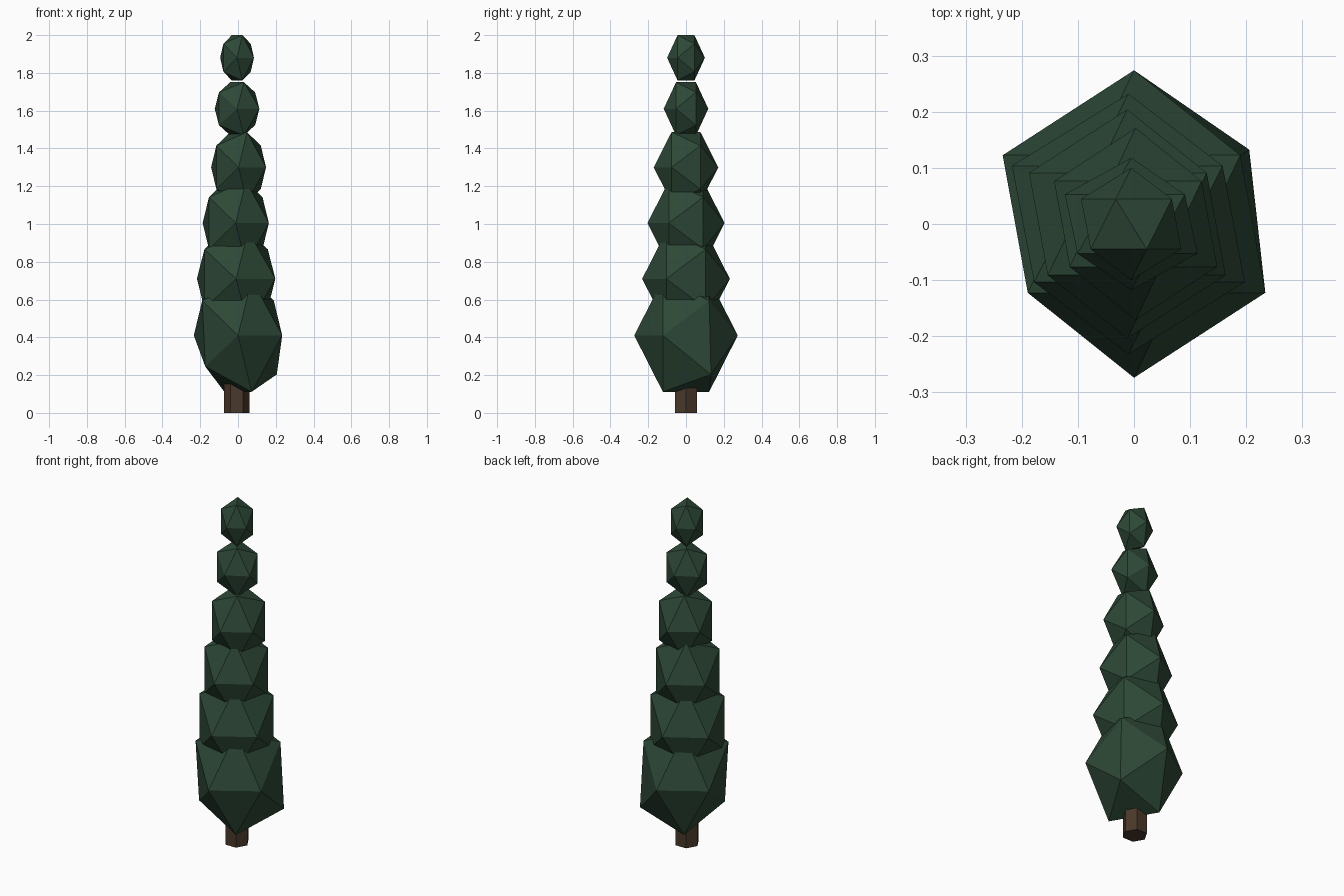
import bpy, bmesh
from math import radians
from mathutils import Matrix, Vector

cube = bpy.data.objects.get("Cube")
if cube:
    bpy.data.objects.remove(cube)


def material(name, rgb):
    m = bpy.data.materials.new(name)
    m.use_nodes = True
    m.diffuse_color = (*rgb, 1)
    bsdf = m.node_tree.nodes["Principled BSDF"]
    bsdf.inputs["Base Color"].default_value = (*rgb, 1)
    bsdf.inputs["Roughness"].default_value = 0.9
    return m


def add_object(name, bm, mat):
    mesh = bpy.data.meshes.new(name)
    bm.to_mesh(mesh)
    bm.free()
    mesh.materials.append(mat)
    obj = bpy.data.objects.new(name, mesh)
    bpy.context.collection.objects.link(obj)
    return obj


green = material("dark green", (0.026, 0.064, 0.037))
brown = material("bark brown", (0.068, 0.040, 0.023))


def foliage(name, x, z, radius, width, height):
    """Stretched icosahedron with its poles on the y axis."""
    bm = bmesh.new()
    bmesh.ops.create_icosphere(bm, subdivisions=1, radius=radius)
    turn = Matrix.Rotation(radians(90), 4, "X")
    bm.transform(Matrix.Diagonal((width, 1, height, 1)) @ turn)
    # the lowest clump is slightly uneven along its underside
    if name == "foliage_1":
        for v in bm.verts:
            if v.co.z < -0.1 and abs(v.co.x) > 0.12:
                v.co += Vector((0.016, 0.01, 0.02 if v.co.x < 0 else -0.022))
    bm.transform(Matrix.Translation((x, 0, z)))
    add_object(name, bm, green)


# Foliage clumps: x, z, radius, width factor, height factor
clumps = [
    (0.0, 0.41, 0.274, 0.955, 1.28),
    (-0.01, 0.71, 0.232, 1.0, 1.28),
    (-0.012, 1.005, 0.204, 0.96, 1.28),
    (0.003, 1.30, 0.171, 0.95, 1.28),
    (-0.005, 1.61, 0.118, 1.12, 1.4),
    (-0.005, 1.88, 0.1, 1.0, 1.41),
]
for i, c in enumerate(clumps, 1):
    foliage(f"foliage_{i}", *c)

# Six-sided trunk with corners on the x axis
bm = bmesh.new()
bmesh.ops.create_cone(bm, cap_ends=True, segments=6, radius1=0.067, radius2=0.067,
                      depth=0.35, matrix=Matrix.Rotation(radians(30), 4, "Z"))
if max(v.co.y for v in bm.verts) > 0.06:
    bm.transform(Matrix.Rotation(radians(30), 4, "Z"))
bm.transform(Matrix.Translation((-0.007, 0, 0.175)))
add_object("trunk", bm, brown)
